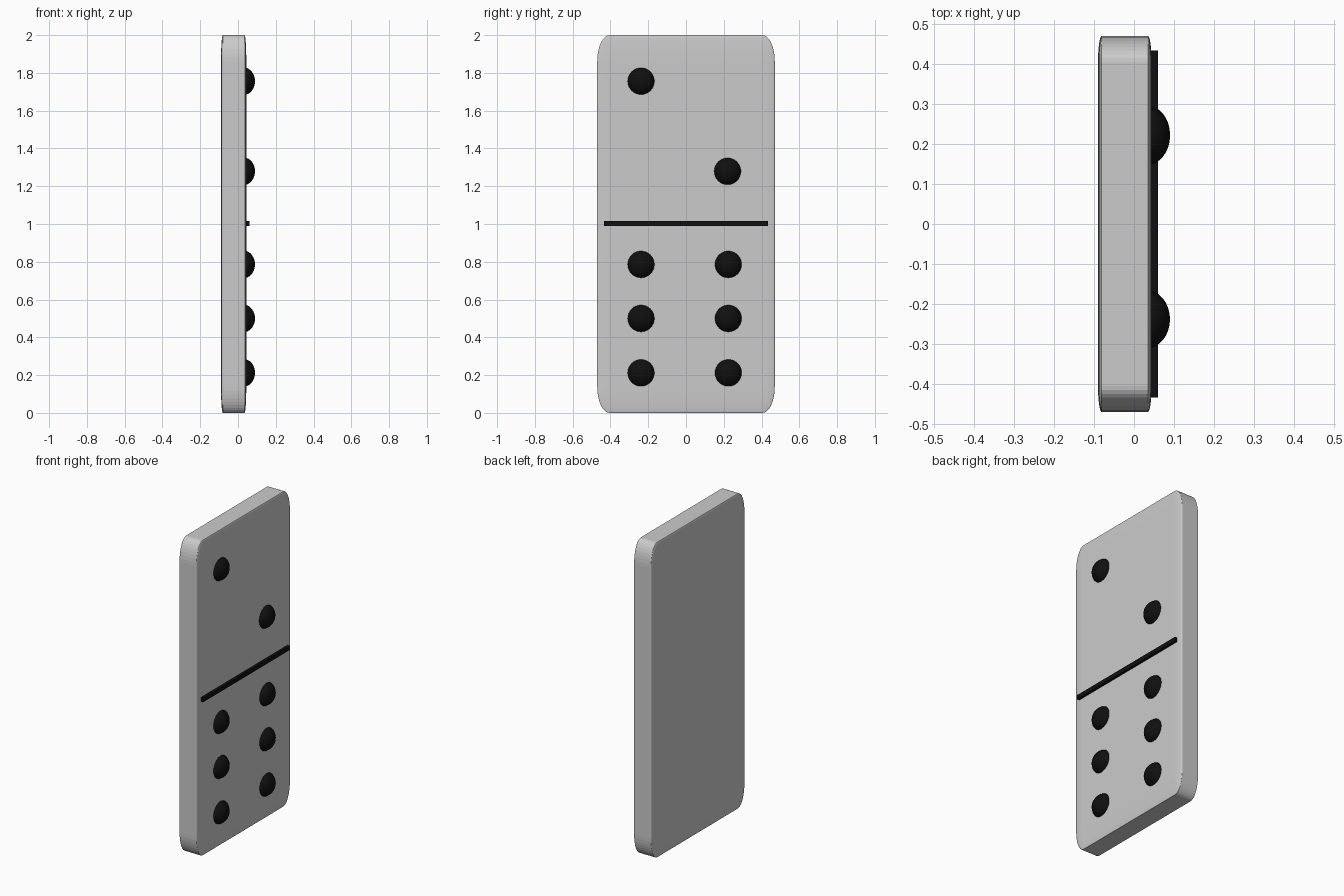
import bpy
import bmesh

if "Cube" in bpy.data.objects:
    bpy.data.objects.remove(bpy.data.objects["Cube"])

black = bpy.data.materials.new("black")
black.diffuse_color = (0.005, 0.005, 0.005, 1)
black.use_nodes = True
black.node_tree.nodes["Principled BSDF"].inputs["Base Color"].default_value = black.diffuse_color


def add_box(name, x0, x1, half_y, z0, z1, bevel=0):
    """Bevel a 2-unit cube, then squash it, so rounding follows the proportions."""
    bm = bmesh.new()
    bmesh.ops.create_cube(bm, size=2)
    if bevel:
        bmesh.ops.bevel(bm, geom=bm.edges[:], offset=bevel, segments=10,
                        profile=0.5, affect='EDGES')
    bmesh.ops.scale(bm, vec=((x1 - x0) / 2, half_y, (z1 - z0) / 2), verts=bm.verts)
    mesh = bpy.data.meshes.new(name)
    bm.to_mesh(mesh)
    bm.free()
    obj = bpy.data.objects.new(name, mesh)
    obj.location = ((x0 + x1) / 2, 0, (z0 + z1) / 2)
    bpy.context.collection.objects.link(obj)
    return obj


# Tile body
add_box("tile_body", -0.09, 0.044, 0.47, 0, 2, bevel=0.14)

# Dividing bar across the middle of the face
bar = add_box("divider_bar", 0.02, 0.06, 0.433, 0.99, 1.017)
bar.data.materials.append(black)

# Domed pips: two on the upper half, six on the lower half
LEFT, RIGHT = -0.238, 0.224
pips = [(LEFT, 1.756), (RIGHT - 0.004, 1.279)]
pips += [(y, z) for z in (0.786, 0.50, 0.212) for y in (LEFT, RIGHT)]
for i, (y, z) in enumerate(pips, 1):
    bpy.ops.mesh.primitive_uv_sphere_add(segments=32, ring_count=16, location=(0.03, y, z))
    pip = bpy.context.object
    pip.name = f"pip_{i}"
    pip.scale = (0.06, 0.073, 0.073)
    pip.data.materials.append(black)
    bpy.ops.object.shade_smooth()
